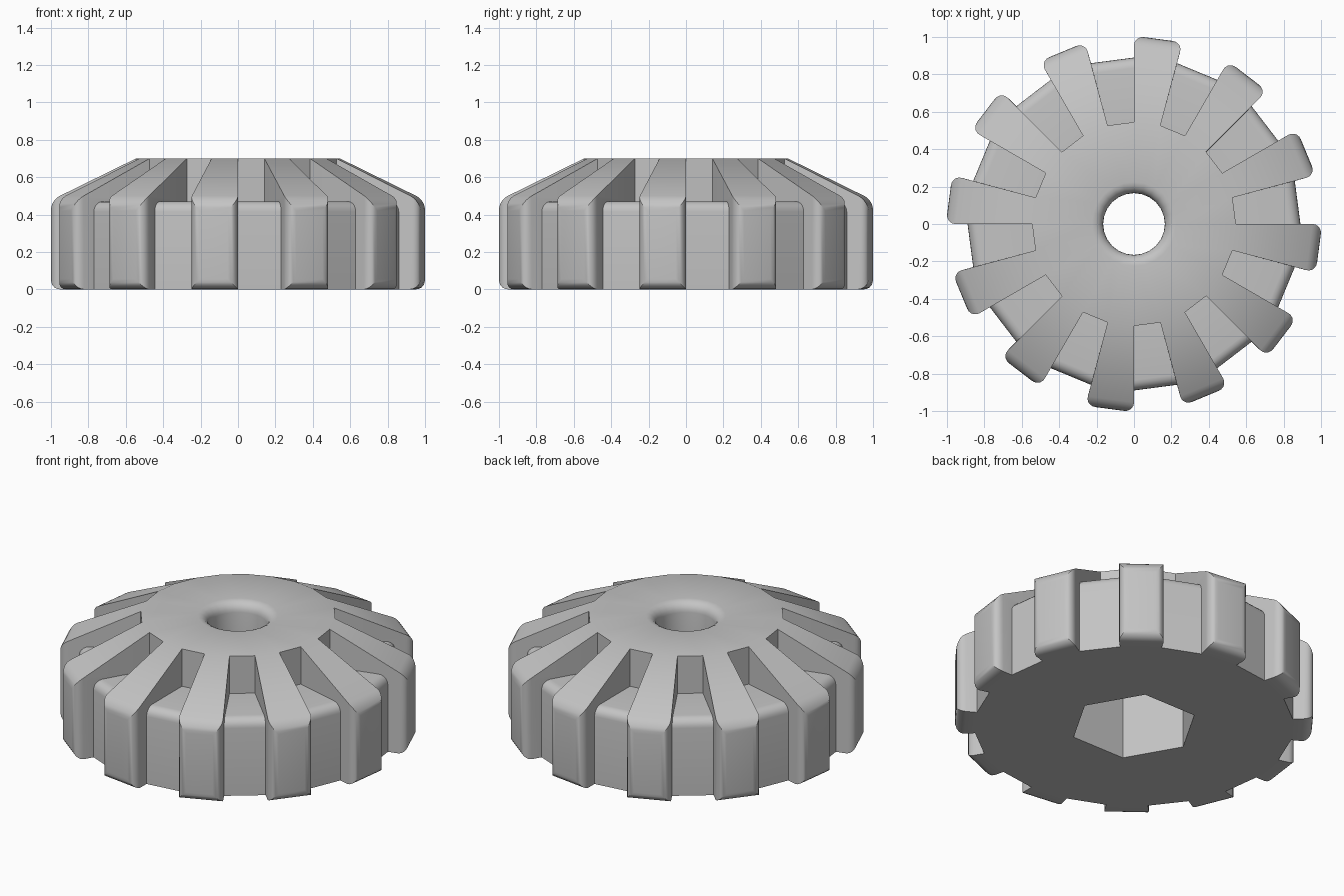
import bpy, bmesh, math

if "Cube" in bpy.data.objects:
    bpy.data.objects.remove(bpy.data.objects["Cube"], do_unlink=True)

SECTORS = 24                 # ribs and gaps alternate
STEP = 2 * math.pi / SECTORS
R_HUB, R_GAP, R_RIB = 0.545, 0.89, 1.006
Z_TOP, Z_GAP, Z_RIB = 0.70, 0.47, 0.475
R_HOLE, FILLET = 0.165, 0.06
HEX_FLAT, HEX_DEPTH = 0.31, 0.40

bm = bmesh.new()


def hex_radius(a):
    """Distance from the axis to the hexagonal socket wall at angle a."""
    sixth = math.pi / 3
    return HEX_FLAT / math.cos((a + 1e-6) % sixth - sixth / 2)


def point(p, k):
    r, z = p
    a = k * STEP
    if r == "hex":
        r = hex_radius(a)
    return bm.verts.new((r * math.cos(a), r * math.sin(a), z))


def strip(profile, k):
    """Sweep a profile across one sector."""
    for p, q in zip(profile, profile[1:]):
        bm.faces.new([point(p, k), point(q, k), point(q, k + 1), point(p, k + 1)])


# Profiles as (radius, height)
arc = []
for i in range(6):
    t = i / 5 * math.pi / 2
    arc.append((R_HOLE + FILLET * (1 - math.cos(t)), Z_TOP - FILLET * (1 - math.sin(t))))
core = [("hex", 0), ("hex", HEX_DEPTH), (R_HOLE, HEX_DEPTH)] + arc + [(R_HUB, Z_TOP)]
gap = [(R_HUB, Z_TOP), (R_HUB, Z_GAP), (R_GAP, Z_GAP), (R_GAP, 0), ("hex", 0)]
rib = [(R_HUB, Z_TOP), (R_RIB, Z_RIB), (R_RIB, 0), (R_GAP, 0), ("hex", 0)]
rib_side = rib[:4] + [(R_GAP, Z_GAP), (R_HUB, Z_GAP)]

# Core, alternating gaps and ribs, and the rib side walls
for k in range(SECTORS):
    strip(core, k)
    strip(rib if k % 2 else gap, k)
    bm.faces.new([point(p, k) for p in rib_side])

bmesh.ops.remove_doubles(bm, verts=bm.verts[:], dist=0.0005)
bmesh.ops.recalc_face_normals(bm, faces=bm.faces[:])


# Round the rib ends and the gap rims
def radius(v):
    return math.hypot(v.co.x, v.co.y)


def round_edges(test, width):
    edges = [e for e in bm.edges if all(test(v) for v in e.verts)]
    bmesh.ops.bevel(bm, geom=edges, offset=width, offset_type='OFFSET',
                    segments=5, profile=0.5, affect='EDGES', clamp_overlap=True)


round_edges(lambda v: abs(radius(v) - R_GAP) < 0.001 and abs(v.co.z - Z_GAP) < 0.001, 0.055)
round_edges(lambda v: radius(v) > 1.0, 0.055)
bmesh.ops.recalc_face_normals(bm, faces=bm.faces[:])

mesh = bpy.data.meshes.new("ribbed_knob")
bm.to_mesh(mesh)
bm.free()
knob = bpy.data.objects.new("ribbed_knob", mesh)
bpy.context.scene.collection.objects.link(knob)

# Plain grey material
grey = bpy.data.materials.new("plain_grey")
grey.use_nodes = True
colour = (0.55, 0.55, 0.55, 1)
grey.diffuse_color = colour
grey.node_tree.nodes["Principled BSDF"].inputs["Base Color"].default_value = colour
mesh.materials.append(grey)

# Smooth shading with sharp corners kept
bpy.ops.object.select_all(action='DESELECT')
knob.select_set(True)
bpy.context.view_layer.objects.active = knob
bpy.ops.object.shade_smooth_by_angle(angle=math.radians(32))
